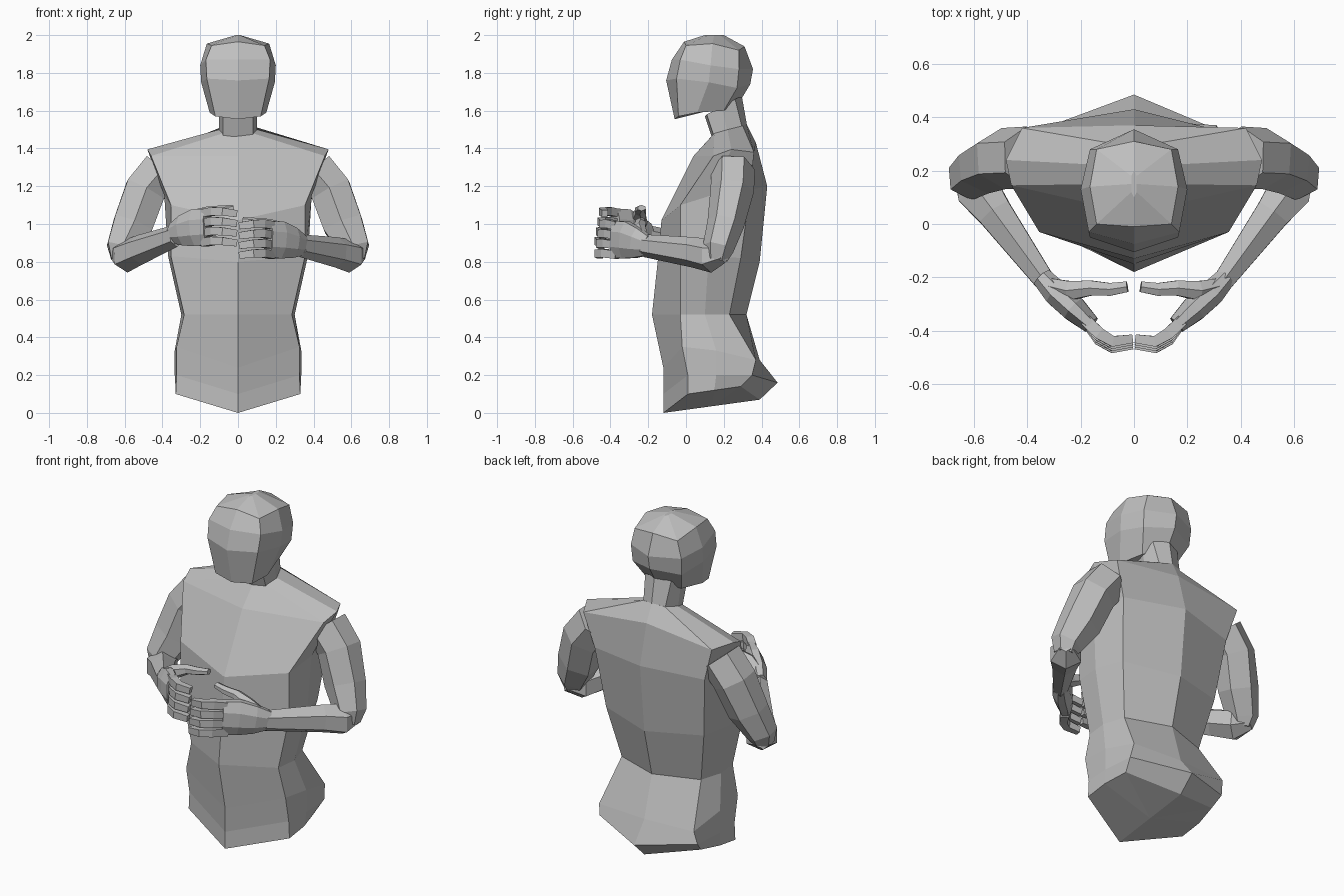
import bpy
import bmesh
from math import cos, sin, pi
from mathutils import Vector

default_cube = bpy.data.objects.get("Cube")
if default_cube:
    bpy.data.objects.remove(default_cube, do_unlink=True)

# One plain grey for the whole figure
grey = bpy.data.materials.new("plain grey")
grey.use_nodes = True
grey_value = (0.52, 0.52, 0.52, 1)
grey.diffuse_color = grey_value
for node in grey.node_tree.nodes:
    if node.type == "BSDF_PRINCIPLED":
        node.inputs["Base Color"].default_value = grey_value


def skin_rings(name, rings):
    """Bridge closed rings with flat faces and close both ends with a fan."""
    bm = bmesh.new()
    loops = [[bm.verts.new(point) for point in ring] for ring in rings]
    count = len(loops[0])
    for lower, upper in zip(loops, loops[1:]):
        for i in range(count):
            j = (i + 1) % count
            bm.faces.new((lower[i], lower[j], upper[j], upper[i]))
    for loop in (loops[0], loops[-1]):
        middle = bm.verts.new((loop[0].co + loop[count // 2].co) / 2)
        for i in range(count):
            bm.faces.new((loop[i], loop[(i + 1) % count], middle))
    bmesh.ops.recalc_face_normals(bm, faces=bm.faces)
    mesh = bpy.data.meshes.new(name)
    bm.to_mesh(mesh)
    bm.free()
    mesh.materials.append(grey)
    part = bpy.data.objects.new(name, mesh)
    bpy.context.collection.objects.link(part)
    return part


def symmetric_loft(name, half_rings):
    """Each half ring runs front centre, front corner, side, back corner, back centre."""
    rings = []
    for front, corner, side, back_corner, back in half_rings:
        half = [(0, *front), corner, side, back_corner, (0, *back)]
        mirrored = [(-x, y, z) for x, y, z in reversed(half[1:-1])]
        rings.append(half + mirrored)
    return skin_rings(name, rings)


def limb(name, path, sides, up, sign, lift=0.0):
    """Faceted tube along (x, y, z, half width, half height) stations."""
    centres = [Vector((sign * x, y, z + lift)) for x, y, z, w, h in path]
    grow = 1 / cos(pi / sides)
    rings = []
    for k, (centre, station) in enumerate(zip(centres, path)):
        ahead = centres[min(k + 1, len(path) - 1)]
        behind = centres[max(k - 1, 0)]
        along = (ahead - behind).normalized()
        tall = (up - along * up.dot(along)).normalized()
        wide = along.cross(tall)
        width, height = station[3] * grow, station[4] * grow
        ring = []
        for i in range(sides):
            angle = (2 * i + 1) * pi / sides
            ring.append(centre + wide * width * cos(angle) + tall * height * sin(angle))
        rings.append(ring)
    return skin_rings(name, rings)


# Torso from hips through the broad shoulders to the neck base
symmetric_loft("torso", [
    ((-.12, 0), (.33, .01, .1), (.33, .15, .12), (.3, .29, .14), (.39, .07)),
    ((-.12, .1), (.325, .01, .2), (.335, .16, .2), (.32, .35, .2), (.485, .16)),
    ((-.12, .24), (.325, -.02, .35), (.335, .16, .33), (.31, .37, .28), (.39, .28)),
    ((-.18, .52), (.285, -.03, .52), (.3, .1, .52), (.26, .23, .52), (.32, .52)),
    ((-.15, .8), (.355, -.03, .83), (.37, .12, .83), (.32, .29, .82), (.39, .8)),
    ((-.13, 1.02), (.355, -.03, 1.1), (.39, .13, 1.15), (.36, .34, 1.18), (.43, 1.2)),
    ((.04, 1.36), (.46, .145, 1.36), (.48, .24, 1.395), (.42, .36, 1.38), (.37, 1.43)),
    ((.14, 1.47), (.08, .15, 1.48), (.1, .22, 1.5), (.07, .3, 1.52), (.32, 1.53)),
])

# Neck leaning forward and flaring into the skull
symmetric_loft("neck", [
    ((.14, 1.45), (.08, .15, 1.46), (.1, .22, 1.48), (.07, .3, 1.5), (.325, 1.51)),
    ((.1, 1.57), (.08, .11, 1.58), (.1, .19, 1.62), (.085, .26, 1.66), (.295, 1.68)),
])

# Head from jaw to crown
symmetric_loft("head", [
    ((-.06, 1.555), (.12, -.04, 1.57), (.15, .06, 1.59), (.11, .2, 1.6), (.28, 1.64)),
    ((-.105, 1.76), (.165, -.05, 1.77), (.195, .12, 1.75), (.16, .27, 1.72), (.34, 1.74)),
    ((-.075, 1.87), (.17, -.03, 1.87), (.2, .13, 1.84), (.165, .28, 1.82), (.355, 1.82)),
    ((-.01, 1.965), (.14, 0, 1.945), (.165, .14, 1.955), (.14, .28, 1.92), (.31, 1.94)),
    ((.1, 2), (.01, .12, 2), (.01, .15, 2), (.01, .18, 2), (.2, 2)),
])

UP = Vector((0, 0, 1))
BACK = Vector((0, 1, 0))

# Arms and hands, with the right hand held a little higher
for side, sign, raised in (("left", 1, 0), ("right", -1, .065)):
    limb(side + "_upper_arm", [
        (.4, .25, 1.29, .108, .1),
        (.49, .245, 1.18, .108, .1),
        (.555, .21, 1.0, .105, .085),
        (.615, .17, .87, .08, .072),
        (.62, .16, .81, .05, .05),
    ], 6, BACK, sign)

    # Forearm tapering to the wrist
    limb(side + "_forearm", [
        (.645, .2, .845, .035, .045),
        (.59, .135, .83, .082, .076),
        (.52, .04, .85 + raised * .2, .065, .07),
        (.33, -.22, .885 + raised * .8, .038, .052),
    ], 6, UP, sign)

    # Flat palm standing on edge
    limb(side + "_palm", [
        (.345, -.2, .885, .038, .052),
        (.29, -.26, .9, .048, .08),
        (.225, -.318, .915, .048, .098),
        (.16, -.378, .92, .034, .097),
    ], 8, UP, sign, raised)

    # Four curled fingers, stacked from index down to little finger
    for i, finger in enumerate(("index", "middle", "ring", "little")):
        z = 1.0 - i * .052
        reach = i * .008
        limb(side + "_" + finger + "_finger", [
            (.18, -.362, z - .008, .022, .021),
            (.13, -.41 - reach, z + .002, .022, .022),
            (.08, -.44 - reach, z, .02, .021),
            (.007, -.43 - reach, z - .01, .016, .018),
        ], 4, UP, sign, raised)

    # Thumb reaching inward above the palm
    limb(side + "_thumb", [
        (.31, -.235, .93, .03, .03),
        (.24, -.25, .97, .036, .034),
        (.16, -.24, 1.0, .028, .024),
        (.09, -.245, 1.01, .024, .02),
        (.025, -.235, 1.02, .02, .014),
    ], 6, UP, sign, raised)
